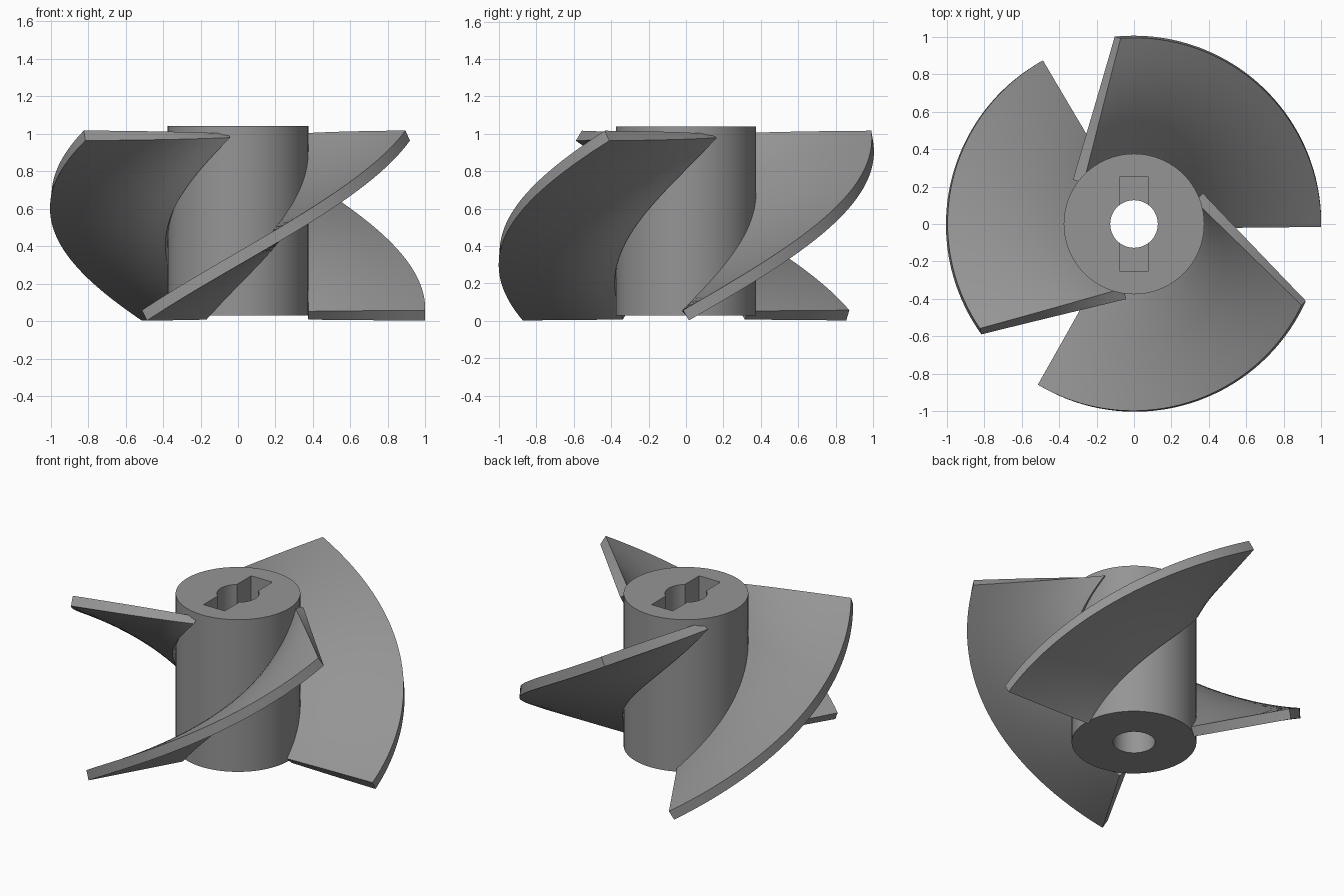
import bpy, bmesh, math
from mathutils import Vector

if "Cube" in bpy.data.objects:
    bpy.data.objects.remove(bpy.data.objects["Cube"])

HUB_R, OUT_R = 0.375, 0.999
Z0, Z1 = 0.03, 0.99          # blade mid-surface height range
HUB_Z0, HUB_Z1 = 0.03, 1.04
THICK = 0.063
SWEEP_IN, SWEEP_OUT = math.radians(142.5), math.radians(95)
STEPS, SPANS = 48, 8

metal = bpy.data.materials.new("grey_metal")
metal.diffuse_color = (0.3, 0.3, 0.3, 1)
metal.use_nodes = True
metal.node_tree.nodes["Principled BSDF"].inputs["Base Color"].default_value = metal.diffuse_color


def select(obj):
    bpy.ops.object.select_all(action='DESELECT')
    obj.select_set(True)
    bpy.context.view_layer.objects.active = obj


def finish(obj):
    obj.data.materials.clear()
    obj.data.materials.append(metal)
    select(obj)
    bpy.ops.object.shade_smooth_by_angle(angle=math.radians(30))


def cut(target, cutter):
    cutter.hide_render = True
    mod = target.modifiers.new("cut", 'BOOLEAN')
    mod.operation, mod.solver, mod.object = 'DIFFERENCE', 'EXACT', cutter
    select(target)
    bpy.ops.object.modifier_apply(modifier=mod.name)
    bpy.data.objects.remove(cutter)


def cylinder(radius, z0, z1, verts):
    bpy.ops.mesh.primitive_cylinder_add(vertices=verts, radius=radius, depth=z1 - z0,
                                        location=(0, 0, (z0 + z1) / 2))
    return bpy.context.object


# Hub with a through bore and a blind keyway open at the top
hub = cylinder(HUB_R, HUB_Z0, HUB_Z1, 96)
hub.name = "hub"
cut(hub, cylinder(0.127, -0.2, 1.3, 64))
bpy.ops.mesh.primitive_cube_add(size=1, location=(0, 0, 0.9))
keyway = bpy.context.object
keyway.scale = (0.156, 0.5, 0.5)
bpy.context.view_layer.update()
cut(hub, keyway)
finish(hub)


# Blade: straight rulings between a hub helix and a rim helix of shorter sweep
def mid_point(t, s, start):
    z = Z0 + (Z1 - Z0) * t
    a, b = start + SWEEP_IN * t, start + SWEEP_OUT * t
    inner = Vector((HUB_R * math.cos(a), HUB_R * math.sin(a), z))
    outer = Vector((OUT_R * math.cos(b), OUT_R * math.sin(b), z))
    return inner.lerp(outer, s)


def mid_normal(t, s, start):
    e = 1e-4
    along = mid_point(t + e, s, start) - mid_point(t - e, s, start)
    across = mid_point(t, 1, start) - mid_point(t, 0, start)
    return across.cross(along).normalized()


def make_blade(name, start):
    bm = bmesh.new()
    sheets = []
    for side in (1, -1):
        sheets.append([[bm.verts.new(mid_point(i / STEPS, j / SPANS, start)
                                     + mid_normal(i / STEPS, j / SPANS, start) * side * THICK / 2)
                        for j in range(SPANS + 1)] for i in range(STEPS + 1)])
    top, low = sheets
    for g in sheets:
        for i in range(STEPS):
            for j in range(SPANS):
                bm.faces.new((g[i][j], g[i][j + 1], g[i + 1][j + 1], g[i + 1][j]))
    # Rim and root walls, then the two end walls
    for j in (0, SPANS):
        for i in range(STEPS):
            bm.faces.new((top[i][j], top[i + 1][j], low[i + 1][j], low[i][j]))
    for i in (0, STEPS):
        for j in range(SPANS):
            bm.faces.new((top[i][j], top[i][j + 1], low[i][j + 1], low[i][j]))
    bmesh.ops.recalc_face_normals(bm, faces=bm.faces)
    mesh = bpy.data.meshes.new(name)
    bm.to_mesh(mesh)
    bm.free()
    obj = bpy.data.objects.new(name, mesh)
    bpy.context.collection.objects.link(obj)
    finish(obj)


for k in range(3):
    make_blade(f"blade_{k + 1}", math.radians(120 * k))
